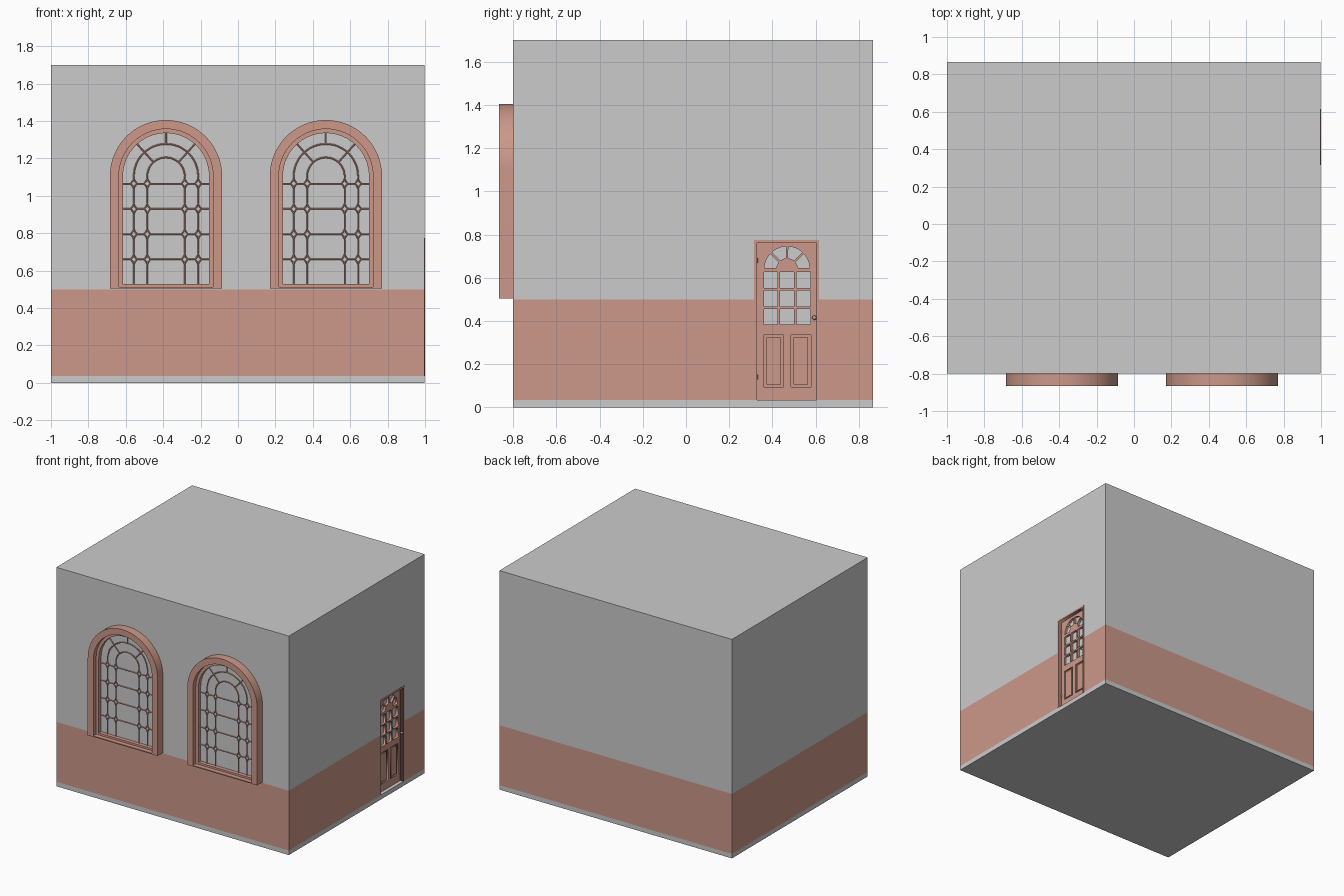
import bpy, bmesh
from math import sin, cos, pi, radians
from mathutils import Matrix, Vector

if "Cube" in bpy.data.objects:
    bpy.data.objects.remove(bpy.data.objects["Cube"])

brown = bpy.data.materials.new("terracotta")
brown.diffuse_color = (0.60, 0.315, 0.25, 1)
brown.use_nodes = True
brown.node_tree.nodes["Principled BSDF"].inputs["Base Color"].default_value = brown.diffuse_color

# Drawing planes: local x/y lie on the facade, local z points outwards
FRONT = Matrix(((1, 0, 0), (0, 0, -1), (0, 1, 0))).to_4x4()
RIGHT = Matrix(((0, 0, 1), (1, 0, 0), (0, 1, 0))).to_4x4()


def add(name, mesh, mat=None):
    ob = bpy.data.objects.new(name, mesh)
    bpy.context.collection.objects.link(ob)
    if mat:
        mesh.materials.clear()
        mesh.materials.append(mat)
    return ob


def box(name, lo, hi, mat=None):
    lo, hi = Vector(lo), Vector(hi)
    bm = bmesh.new()
    bmesh.ops.create_cube(bm, size=1)
    for v in bm.verts:
        v.co = (lo + hi) / 2 + v.co * (hi - lo)
    me = bpy.data.meshes.new(name)
    bm.to_mesh(me)
    bm.free()
    return add(name, me, mat)


def from_curve(name, paths, plane, mat, smooth, setup):
    """Paths are (points, cyclic); points are 2D on the plane."""
    cu = bpy.data.curves.new(name, 'CURVE')
    for pts, cyclic in paths:
        sp = cu.splines.new('POLY')
        sp.points.add(len(pts) - 1)
        for p, q in zip(sp.points, pts):
            p.co = (q[0], q[1], 0, 1)
        sp.use_cyclic_u = cyclic
    setup(cu)
    tmp = bpy.data.objects.new(name + "_path", cu)
    bpy.context.collection.objects.link(tmp)
    dg = bpy.context.evaluated_depsgraph_get()
    me = bpy.data.meshes.new_from_object(tmp.evaluated_get(dg))
    bpy.data.objects.remove(tmp)
    bm = bmesh.new()
    bm.from_mesh(me)
    bmesh.ops.remove_doubles(bm, verts=bm.verts, dist=1e-5)
    bmesh.ops.recalc_face_normals(bm, faces=bm.faces)
    bm.transform(plane)
    bm.to_mesh(me)
    bm.free()
    ob = add(name, me, mat)
    if smooth:
        bpy.ops.object.select_all(action='DESELECT')
        ob.select_set(True)
        bpy.context.view_layer.objects.active = ob
        bpy.ops.object.shade_smooth_by_angle(angle=radians(30))
    return ob


def plate(name, loops, plane, d0, d1, mat=brown, smooth=False):
    """Flat plate from outlines (inner loops are holes), between depths d0 and d1."""
    def setup(cu):
        cu.dimensions = '2D'
        cu.fill_mode = 'BOTH'
        cu.extrude = (d1 - d0) / 2
    shift = Matrix.Translation((0, 0, (d0 + d1) / 2))
    return from_curve(name, [(l, True) for l in loops], plane @ shift, mat, smooth, setup)


def bars(name, paths, plane, depth, r, mat=brown):
    """Round bars swept along the paths."""
    def setup(cu):
        cu.dimensions = '3D'
        cu.bevel_depth = r
        cu.bevel_resolution = 1
        cu.use_fill_caps = True
    return from_curve(name, paths, plane @ Matrix.Translation((0, 0, depth)), mat, True, setup)


def arc(cx, cy, r, a0, a1, n):
    return [(cx + r * cos(radians(a0 + (a1 - a0) * i / n)),
             cy + r * sin(radians(a0 + (a1 - a0) * i / n))) for i in range(n + 1)]


def rect(x0, y0, x1, y1):
    return [(x0, y0), (x1, y0), (x1, y1), (x0, y1)]


# Room: floor slab, wainscot and upper walls
YF, YB, XR = -0.80, 0.865, 0.997
box("floor_slab", (-1, YF, 0), (XR, YB, 0.035))
wainscot = box("wainscot", (-1, YF, 0.035), (XR, YB, 0.5), brown)
upper = box("upper_walls", (-1, YF, 0.5), (XR, YB, 1.7))

# Door recess
cutter = box("door_cutter", (0.94, 0.315, 0.0), (1.1, 0.615, 0.775))
cutter.hide_render = True
cutter.hide_viewport = True
for wall in (wainscot, upper):
    mod = wall.modifiers.new("door_recess", 'BOOLEAN')
    mod.operation = 'DIFFERENCE'
    mod.solver = 'EXACT'
    mod.object = cutter

# Arched windows
SPRING = 1.105


def arch(cx, r, base):
    return [(cx - r, base), (cx + r, base)] + arc(cx, SPRING, r, 0, 180, 32)


for side, cx in (("left", -0.385), ("right", 0.47)):
    plate(side + "_window_casing", [arch(cx, 0.30, 0.505), arch(cx, 0.252, 0.513)],
          FRONT, -YF, 0.865, smooth=True)
    plate(side + "_window_sash", [arch(cx, 0.252, 0.513), arch(cx, 0.23, 0.528)],
          FRONT, -YF, 0.83, smooth=True)
    # Lattice: two nested arches, rails and spokes, with diamonds at each crossing
    lattice = []
    rails = (0.66, 0.795, 0.93, 1.065)
    hw, hh = 0.017, 0.03
    for r in (0.10, 0.172):
        lattice.append((arc(cx, SPRING, r, 0, 180, 24), False))
        for x in (cx - r, cx + r):
            stops = [0.52] + [z + s for z in rails for s in (-hh, hh)] + [SPRING]
            for a, b in zip(stops[::2], stops[1::2]):
                lattice.append(([(x, a), (x, b)], False))
            for z in rails:
                lattice.append(([(x - hw, z), (x - 0.006, z - 0.013), (x, z - hh),
                                 (x + 0.006, z - 0.013), (x + hw, z), (x + 0.006, z + 0.013),
                                 (x, z + hh), (x - 0.006, z + 0.013)], True))
    for z in rails:
        xs = [-0.235] + [u + s for u in (-0.172, -0.10, 0.10, 0.172) for s in (-hw, hw)] + [0.235]
        for a, b in zip(xs[::2], xs[1::2]):
            lattice.append(([(cx + a, z), (cx + b, z)], False))
    for ang, r0 in ((48, 0.10), (90, 0.172), (132, 0.10)):
        c, s = cos(radians(ang)), sin(radians(ang))
        lattice.append(([(cx + r * c, SPRING + r * s) for r in (r0, 0.236)], False))
    bars(side + "_window_lattice", lattice, FRONT, -YF + 0.006, 0.0042)

# Door frame: three-sided jamb and head
plate("door_frame", [[(0.315, 0.035), (0.328, 0.035), (0.328, 0.762), (0.604, 0.762),
                      (0.604, 0.035), (0.615, 0.035), (0.615, 0.775), (0.315, 0.775)]],
      RIGHT, 0.94, 0.999)

# Door leaf with glazed grid, fanlight and two lower panels
panes = [rect(y, z, y + 0.064, z + 0.073) for y in (0.36, 0.436, 0.512) for z in (0.383, 0.468, 0.553)]
CY, CZ = 0.468, 0.640
for a in (0, 45, 90, 135):
    panes.append(arc(CY, CZ, 0.105, a + 3, a + 42, 6) + arc(CY, CZ, 0.05, a + 39, a + 6, 3))
panels = [rect(y, 0.095, y + 0.092, 0.335) for y in (0.360, 0.486)]
plate("door_leaf", [rect(0.328, 0.035, 0.604, 0.762)] + panes + panels, RIGHT, 0.948, 0.97)
box("door_glass", (0.941, 0.345, 0.365), (0.953, 0.59, 0.755))
box("door_panel_back", (0.941, 0.345, 0.08), (0.960, 0.59, 0.35), brown)
for i, y in enumerate((0.360, 0.486)):
    plate("door_panel_field_%d" % (i + 1), [rect(y + 0.012, 0.107, y + 0.080, 0.323)],
          RIGHT, 0.958, 0.967)

# Hinges on the left jamb
for i, z in enumerate((0.14, 0.68)):
    bars("door_hinge_%d" % (i + 1), [([(0.330, z - 0.012), (0.330, z + 0.012)], False)],
         RIGHT, 0.972, 0.004)

# Door handle: backplate, stem and knob
HY, HZ = 0.594, 0.415
box("handle_plate", (0.969, HY - 0.006, HZ - 0.022), (0.973, HY + 0.006, HZ + 0.022), brown)
box("handle_stem", (0.972, HY - 0.003, HZ - 0.003), (0.992, HY + 0.003, HZ + 0.003), brown)
bm = bmesh.new()
bmesh.ops.create_uvsphere(bm, u_segments=16, v_segments=8, radius=0.010,
                          matrix=Matrix.Translation((0.99, HY, HZ)))
for f in bm.faces:
    f.smooth = True
knob = bpy.data.meshes.new("handle_knob")
bm.to_mesh(knob)
bm.free()
add("handle_knob", knob, brown)
